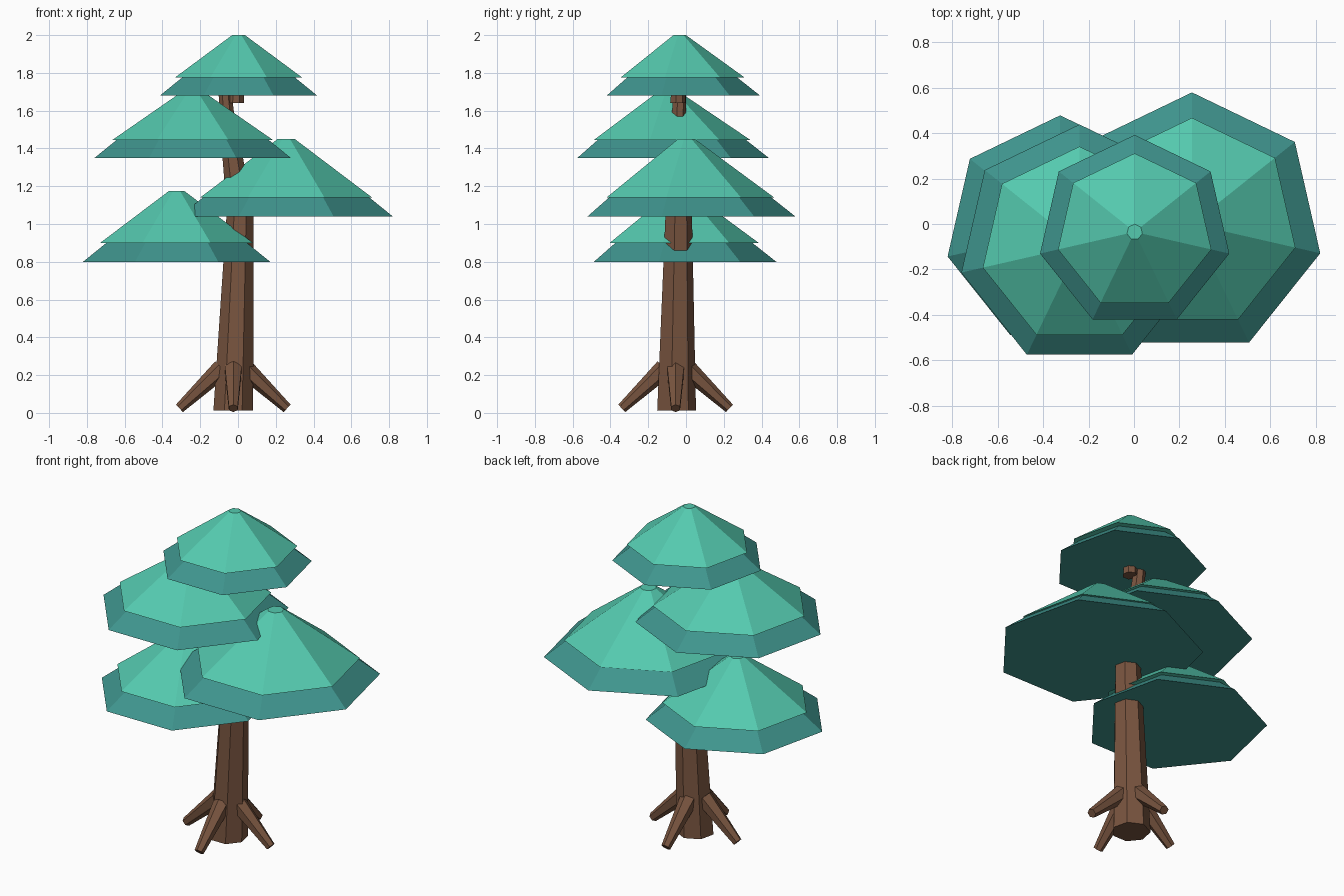
import bpy, bmesh, math
from mathutils import Vector

if "Cube" in bpy.data.objects:
    bpy.data.objects.remove(bpy.data.objects["Cube"])


def material(name, color):
    m = bpy.data.materials.new(name)
    m.diffuse_color = (*color, 1)
    m.use_nodes = True
    m.node_tree.nodes["Principled BSDF"].inputs["Base Color"].default_value = m.diffuse_color
    return m


LIGHT = material("light_needles", (0.09, 0.59, 0.43))
DARK = material("dark_needles", (0.05, 0.30, 0.27))
BARK = material("bark", (0.19, 0.09, 0.05))


def loft(name, rings, mat, sides=7, axis=(0, 0, 1)):
    """Closed flat-shaded tube through rings (x, y, z, radius) facing axis."""
    a = Vector(axis).normalized()
    ref = Vector((0, 1, 0)) if abs(a.z) > 0.95 else Vector((0, 0, 1))
    u = (ref - a * ref.dot(a)).normalized()
    v = a.cross(u)
    bm = bmesh.new()
    loops = []
    for x, y, z, r in rings:
        loops.append([bm.verts.new(Vector((x, y, z))
                      + u * r * math.cos(i * math.tau / sides)
                      + v * r * math.sin(i * math.tau / sides))
                      for i in range(sides)])
    for lo, hi in zip(loops, loops[1:]):
        for i in range(sides):
            j = (i + 1) % sides
            bm.faces.new((lo[i], lo[j], hi[j], hi[i]))
    bm.faces.new(loops[0][::-1])
    bm.faces.new(loops[-1])
    bmesh.ops.recalc_face_normals(bm, faces=bm.faces)
    mesh = bpy.data.meshes.new(name)
    bm.to_mesh(mesh)
    bm.free()
    mesh.materials.append(mat)
    obj = bpy.data.objects.new(name, mesh)
    bpy.context.collection.objects.link(obj)
    return obj


# Foliage tiers: centre x, y, bottom z, rim z, top z, skirt radius, cap radius
tiers = {
    "lower_left": (-0.325, -0.03, 0.80, 0.90, 1.175, 0.508, 0.415),
    "right": (0.255, 0.0, 1.04, 1.14, 1.45, 0.579, 0.467),
    "upper_left": (-0.24, -0.095, 1.35, 1.445, 1.71, 0.533, 0.436),
    "top": (0.003, -0.035, 1.68, 1.775, 2.0, 0.427, 0.346),
}
for name, (x, y, z0, z1, z2, r0, r1) in tiers.items():
    loft(name + "_skirt", [(x, y, z0, r0),
                           (x, y, z1 + 0.005, r0 - (z1 - z0) * 1.33)], DARK)
    loft(name + "_cap", [(x, y, z1, r1), (x, y, z2, r1 * 0.1)], LIGHT)

# Trunk in slightly bent sections
loft("trunk", [(-0.025, -0.055, 0.012, 0.108), (0.012, -0.042, 1.07, 0.073)], BARK)
loft("middle_trunk", [(0.012, -0.042, 1.06, 0.072), (-0.032, -0.045, 1.38, 0.054)], BARK)
loft("upper_trunk", [(-0.035, -0.047, 1.335, 0.046), (-0.07, -0.035, 1.71, 0.035)], BARK)
loft("top_stub", [(-0.01, -0.045, 1.64, 0.043), (-0.005, -0.04, 1.77, 0.035)], BARK)

# Four roots spreading from the trunk base
for k, side in enumerate(("right", "back", "left", "front")):
    dx, dy = round(math.cos(k * math.pi / 2)), round(math.sin(k * math.pi / 2))
    cx, cy = -0.025, -0.055
    start = Vector((cx + dx * 0.06, cy + dy * 0.06, 0.235))
    end = Vector((cx + dx * 0.285, cy + dy * 0.285, 0.024))
    loft("root_" + side, [(*start, 0.052), (*end, 0.027)], BARK,
         sides=6, axis=end - start)
